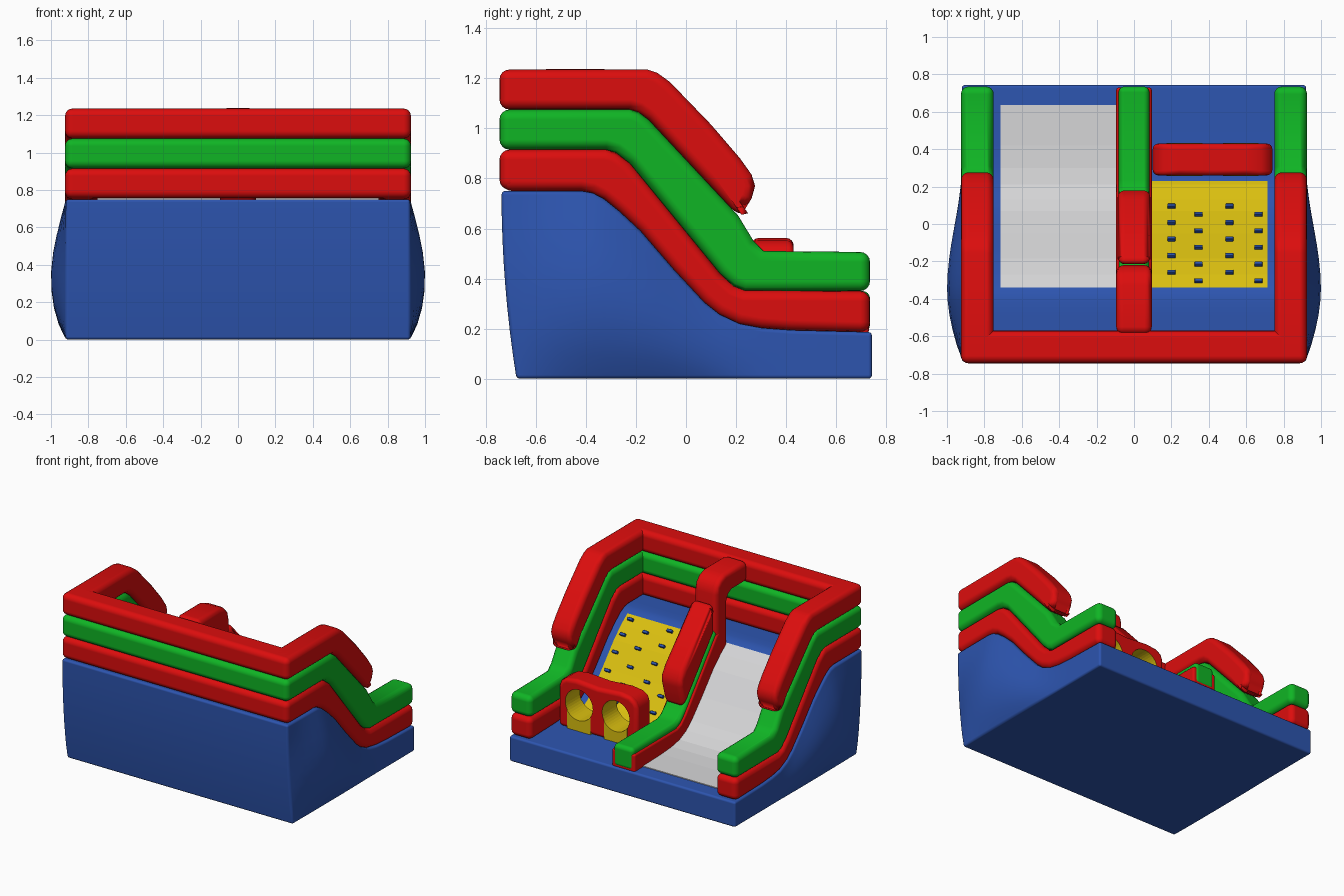
import bpy, bmesh, math
from mathutils import Matrix, Vector

if "Cube" in bpy.data.objects:
    bpy.data.objects.remove(bpy.data.objects["Cube"])


def material(name, rgb):
    m = bpy.data.materials.new(name)
    m.diffuse_color = (*rgb, 1)
    m.use_nodes = True
    m.node_tree.nodes["Principled BSDF"].inputs["Base Color"].default_value = m.diffuse_color
    return m


RED = material("red", (0.72, 0.004, 0.004))
GREEN = material("green", (0.005, 0.46, 0.018))
BLUE = material("blue", (0.026, 0.09, 0.43))
YELLOW = material("yellow", (0.70, 0.52, 0.005))
GREY = material("light grey", (0.66, 0.66, 0.67))


def finish(bm, name, mat, bevel=0.0, segments=4):
    bmesh.ops.recalc_face_normals(bm, faces=bm.faces)
    me = bpy.data.meshes.new(name)
    bm.to_mesh(me)
    bm.free()
    me.materials.append(mat)
    ob = bpy.data.objects.new(name, me)
    bpy.context.collection.objects.link(ob)
    if bevel:
        me.shade_smooth()
        b = ob.modifiers.new("round", 'BEVEL')
        b.width, b.segments = bevel, segments
        b.limit_method, b.angle_limit = 'ANGLE', math.radians(50)
        b.use_clamp_overlap = False
        b.harden_normals = True
    return ob


def prism(name, outline, x0, x1, mat, bevel=0.04):
    """Extrude a (y, z) outline along x."""
    bm = bmesh.new()
    f = bm.faces.new([bm.verts.new((x0, y, z)) for y, z in outline])
    r = bmesh.ops.extrude_face_region(bm, geom=[f])
    bmesh.ops.translate(bm, vec=(x1 - x0, 0, 0),
                        verts=[v for v in r["geom"] if isinstance(v, bmesh.types.BMVert)])
    return finish(bm, name, mat, bevel)


def rect(y0, y1, z0, z1):
    return [(y0, z0), (y1, z0), (y1, z1), (y0, z1)]


def height(line, y):
    for (a, za), (b, zb) in zip(line, line[1:]):
        if y <= b:
            return za + (zb - za) * (y - a) / (b - a)
    return line[-1][1]


def clip(line, y0, y1, dz=0.0):
    inner = [(y, z + dz) for y, z in line if y0 + 0.01 < y < y1 - 0.01]
    return [(y0, height(line, y0) + dz)] + inner + [(y1, height(line, y1) + dz)]


# Side-view lines separating the stacked tubes
DECK = [(-0.735, 0.75), (-0.42, 0.75), (-0.375, 0.742), (-0.33, 0.718), (-0.27, 0.67),
        (-0.184, 0.59), (-0.05, 0.435), (0.07, 0.306), (0.13, 0.258), (0.21, 0.22),
        (0.30, 0.203), (0.42, 0.194), (0.745, 0.186)]
LINE1 = [(-0.745, 0.915), (-0.32, 0.915), (-0.28, 0.903), (-0.224, 0.86), (0.136, 0.42),
         (0.19, 0.37), (0.235, 0.352), (0.735, 0.35)]
LINE2 = [(-0.745, 1.075), (-0.225, 1.075), (-0.19, 1.065), (-0.15, 1.035), (0.208, 0.652),
         (0.27, 0.55), (0.31, 0.51), (0.735, 0.506)]
LINE3 = [(-0.745, 1.235), (-0.155, 1.235), (-0.115, 1.222), (-0.064, 1.185), (0.10, 1.015),
         (0.216, 0.88), (0.262, 0.815), (0.276, 0.77)]

# Base: a box cut into bands, shaped to the deck line, with bulging sides
bm = bmesh.new()
bmesh.ops.create_cube(bm, size=1, matrix=Matrix.Translation((0, 0, 0.5)))
bmesh.ops.scale(bm, vec=(2, 1.48, 1), verts=bm.verts)
ys = [y for y, z in DECK[1:-1]] + [-0.65, -0.57, -0.49, -0.12, 0.01, 0.55]
cuts = [((0, y, 0), (0, 1, 0)) for y in ys] + [((0, 0, k / 8), (0, 0, 1)) for k in range(1, 8)]
for co, no in cuts:
    bmesh.ops.bisect_plane(bm, geom=bm.verts[:] + bm.edges[:] + bm.faces[:],
                           plane_co=co, plane_no=no)
for v in bm.verts:
    x, y, t = v.co
    if y < -0.35:
        f = math.cos(math.pi / 2 * min(1, (-0.35 - y) / 0.39))
    else:
        f = math.cos(math.pi / 2 * min(1, (y + 0.35) / 0.68)) ** 2
    wide = 0.92 + 0.08 * f * math.sin(math.pi * max(0, min(1, t)) ** 0.85)
    z = t * height(DECK, y)
    if y < -0.7:
        y += 0.06 * (1 - t) ** 2
    v.co = Vector((math.copysign(wide, x), y + 0.003, z))
finish(bm, "inflatable_base", BLUE, 0.015, 3)

# Walls: three stacked tubes on each side, joined across the high end
top_outline = LINE3 + [(0.262, 0.72), (0.222, 0.655)] + clip(LINE2, -0.745, 0.208)[::-1]
layers = [("lower", RED, LINE1 + clip(DECK, -0.735, 0.735)[::-1], 0.755, 0.915),
          ("middle", GREEN, LINE2 + LINE1[::-1], 0.915, 1.075),
          ("upper", RED, top_outline, 1.075, 1.235)]
for label, mat, outline, z0, z1 in layers:
    for side, x0 in (("left", -0.925), ("right", 0.75)):
        prism(f"{label}_{side}_wall_tube", outline, x0, x0 + 0.175, mat)
    prism(f"{label}_end_wall_tube", rect(-0.745, -0.57, z0, z1), -0.925, 0.925, mat)

# Centre divider: red sides, green top, a sloping red tube and a passage arch
red_side = clip(LINE1, -0.34, 0.73, -0.04) + clip(DECK, -0.34, 0.73, -0.01)[::-1]
prism("divider_side", red_side, -0.095, 0.095, RED, 0.015)
green_top = clip(LINE1, -0.34, 0.735) + clip(DECK, -0.34, 0.735)[::-1]
prism("divider_top", green_top, -0.082, 0.082, GREEN, 0.03)
tube = [(-0.215, 1.065), (-0.17, 1.045), (0.14, 0.71), (0.18, 0.645), (0.18, 0.59),
        (0.135, 0.42), (-0.215, 0.85)]
prism("divider_upper_tube", tube, -0.088, 0.088, RED)
arch = [(-0.59, 1.238), (-0.33, 1.238), (-0.27, 1.215), (-0.232, 1.175), (-0.22, 1.12),
        (-0.22, 0.70), (-0.36, 0.70), (-0.36, 1.03), (-0.375, 1.065), (-0.41, 1.085),
        (-0.59, 1.085)]
prism("passage_arch", arch, -0.095, 0.095, RED)

# Slide and climbing sheets lying on the deck
for name, x0, x1, y0, y1, mat in (("slide_sheet", -0.715, -0.09, -0.34, 0.635, GREY),
                                  ("climbing_sheet", 0.09, 0.715, -0.34, 0.23, YELLOW)):
    prism(name, clip(DECK, y0, y1, 0.006) + clip(DECK, y0, y1, -0.002)[::-1], x0, x1, mat, 0)

# Climbing holds in staggered columns
bm = bmesh.new()
for col, x in enumerate((0.2, 0.345, 0.51, 0.665)):
    for row in range(5):
        y = 0.088 - 0.0885 * row - 0.045 * (col % 2)
        z = height(DECK, y)
        tilt = math.atan2(height(DECK, y + 0.02) - height(DECK, y - 0.02), 0.04)
        m = (Matrix.Translation((x, y, z)) @ Matrix.Rotation(tilt, 4, 'X')
             @ Matrix.Diagonal((0.044, 0.02, 0.045, 1)))
        bmesh.ops.create_cube(bm, size=1, matrix=m)
finish(bm, "climbing_holds", BLUE, 0.004, 2)

# Crawl-through obstacle: red block, yellow lower panels, two bored holes
HOLES = (0.27, 0.57)
bm = bmesh.new()
for x in HOLES:
    bmesh.ops.create_cone(bm, cap_ends=True, segments=40, radius1=0.112, radius2=0.112, depth=0.5,
                          matrix=Matrix.Translation((x, 0.345, 0.385))
                          @ Matrix.Rotation(math.pi / 2, 4, 'X'))
cutter = finish(bm, "hole_cutter", YELLOW)
cutter.hide_render = True
cutter.hide_viewport = True
cutter.display_type = 'WIRE'
bm = bmesh.new()
shape = [(0.1, 0.19), (0.74, 0.19), (0.74, 0.48), (0.725, 0.525), (0.68, 0.552), (0.6, 0.562),
         (0.42, 0.55), (0.24, 0.562), (0.16, 0.552), (0.115, 0.525), (0.1, 0.48)]
f = bm.faces.new([bm.verts.new((x, 0.26, z)) for x, z in shape])
r = bmesh.ops.extrude_face_region(bm, geom=[f])
bmesh.ops.translate(bm, vec=(0, 0.17, 0),
                    verts=[v for v in r["geom"] if isinstance(v, bmesh.types.BMVert)])
parts = [finish(bm, "crawl_block", RED, 0.03)]
for x in HOLES:
    parts.append(prism("crawl_panel", rect(0.256, 0.434, 0.19, 0.36), x - 0.095, x + 0.095, YELLOW, 0))
for ob in parts:
    if ob.data.materials[0] != YELLOW:
        ob.data.materials.append(YELLOW)
    b = ob.modifiers.new("holes", 'BOOLEAN')
    b.operation, b.solver, b.object = 'DIFFERENCE', 'EXACT', cutter
    b.material_mode = 'TRANSFER'
